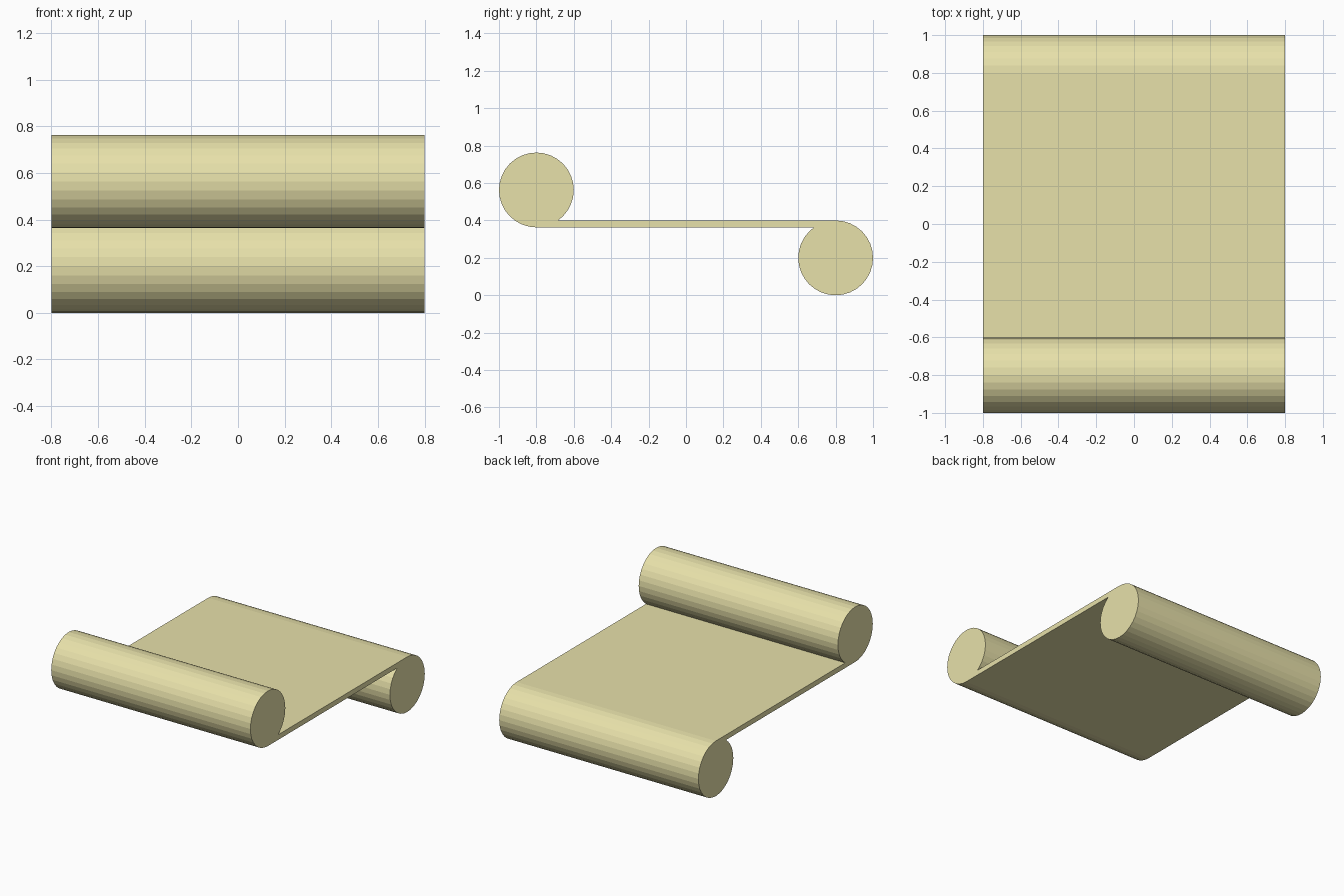
import bpy, bmesh
from math import sin, cos, radians, asin, degrees

if "Cube" in bpy.data.objects:
    bpy.data.objects.remove(bpy.data.objects["Cube"])

R = 0.2            # roll radius
HALF_W = 0.8       # half width along x
ROLL_Y = 0.8       # roll centre distance from the middle
THICK = 0.037      # paper thickness
HEIGHT = 4 * R - THICK
MID = HEIGHT / 2
STEP = 360 / 32    # 32-sided rolls

# Upper front roll outline: from where the sheet meets it, round to its lowest point
start = degrees(asin((THICK - R) / R))
angles = [start] + [a * STEP for a in range(-4, 25)]
half = [(-ROLL_Y + R * cos(radians(a)), HEIGHT - R + R * sin(radians(a))) for a in angles]

# Lower back roll is the same outline turned half a revolution; the sheet joins them
profile = half + [(-y, 2 * MID - z) for y, z in half]

# Extrude the S-shaped profile along x
bm = bmesh.new()
face = bm.faces.new([bm.verts.new((-HALF_W, y, z)) for y, z in profile])
ext = bmesh.ops.extrude_face_region(bm, geom=[face], use_keep_orig=True)
verts = [g for g in ext["geom"] if isinstance(g, bmesh.types.BMVert)]
bmesh.ops.translate(bm, verts=verts, vec=(2 * HALF_W, 0, 0))
bmesh.ops.recalc_face_normals(bm, faces=bm.faces)

mesh = bpy.data.meshes.new("scroll")
bm.to_mesh(mesh)
bm.free()
scroll = bpy.data.objects.new("scroll", mesh)
bpy.context.collection.objects.link(scroll)

# Parchment colour
parchment = bpy.data.materials.new("parchment")
parchment.diffuse_color = (0.8, 0.75, 0.4, 1)
parchment.use_nodes = True
parchment.node_tree.nodes["Principled BSDF"].inputs["Base Color"].default_value = parchment.diffuse_color
mesh.materials.append(parchment)
